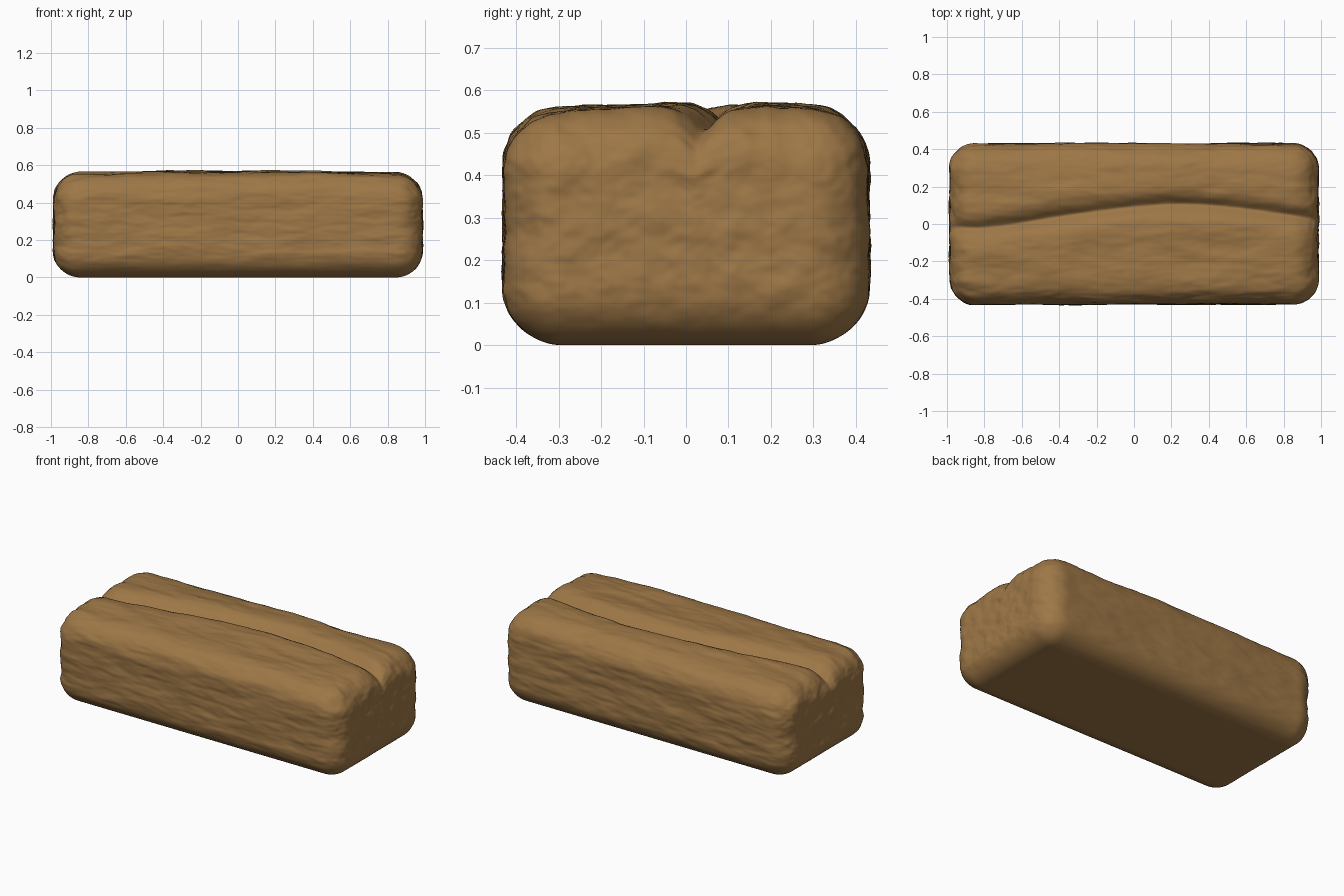
import bpy, bmesh, math
from mathutils import Vector, noise

if "Cube" in bpy.data.objects:
    bpy.data.objects.remove(bpy.data.objects["Cube"])

HALF = Vector((0.985, 0.43, 0.275))   # half size of the loaf
R = 0.14                              # edge rounding
CUTS = 110
CRACK = [(-1.0, -0.02), (-0.75, -0.02), (-0.4, 0.04), (0.0, 0.095),
         (0.25, 0.11), (0.5, 0.095), (0.75, 0.06), (1.0, 0.02)]


def crack_y(x):
    """Smooth path of the split along the top."""
    x = max(-1.0, min(1.0, x))
    for (x0, y0), (x1, y1) in zip(CRACK, CRACK[1:]):
        if x <= x1:
            t = (x - x0) / (x1 - x0)
            return y0 + (y1 - y0) * t
    return CRACK[-1][1]


def soft_crack_y(x):
    return sum(crack_y(x + d * 0.05) for d in range(-2, 3)) / 5


def lumps(p):
    """Crust noise, stretched along the length of the loaf."""
    q = Vector((p.x * 3.0, p.y * 8.0, p.z * 9.0))
    return (noise.noise(q) * 0.008 + noise.noise(q * 2.3) * 0.005
            + noise.noise(q * 5.0) * 0.002)


# Loaf: dense cube wrapped to a rounded box
bm = bmesh.new()
bmesh.ops.create_cube(bm, size=2)
bmesh.ops.subdivide_edges(bm, edges=bm.edges[:], cuts=CUTS, use_grid_fill=True)
for v in bm.verts:
    p = Vector([c * h for c, h in zip(v.co, HALF)])
    inner = Vector([max(-(h - R), min(h - R, c)) for c, h in zip(p, HALF)])
    n = (p - inner).normalized()
    p = inner + n * R
    height = p.z + HALF.z                       # 0 at the base
    up = max(0.0, min(1.0, (height - 0.3) / 0.25))
    # Gently domed top
    p.z += HALF.z + up * 0.012 * (1 - p.x ** 2)
    # Crust lumps, fading to a smooth flat base
    fade = max(0.0, min(1.0, (height - 0.02) / 0.12))
    p += n * lumps(p) * fade
    # Split along the top
    d = abs(p.y - soft_crack_y(p.x))
    p.z -= 0.048 * math.exp(-(d / 0.04) ** 1.5) * up
    p.z += 0.008 * math.exp(-((d - 0.11) / 0.07) ** 2) * up
    p.z = max(0.0, p.z)
    v.co = p

mesh = bpy.data.meshes.new("bread_loaf")
bm.to_mesh(mesh)
bm.free()
for f in mesh.polygons:
    f.use_smooth = True
loaf = bpy.data.objects.new("bread_loaf", mesh)
bpy.context.collection.objects.link(loaf)

crust = bpy.data.materials.new("brown crust")
crust.diffuse_color = (0.34, 0.185, 0.062, 1)
crust.use_nodes = True
crust.node_tree.nodes["Principled BSDF"].inputs["Base Color"].default_value = crust.diffuse_color
mesh.materials.append(crust)
